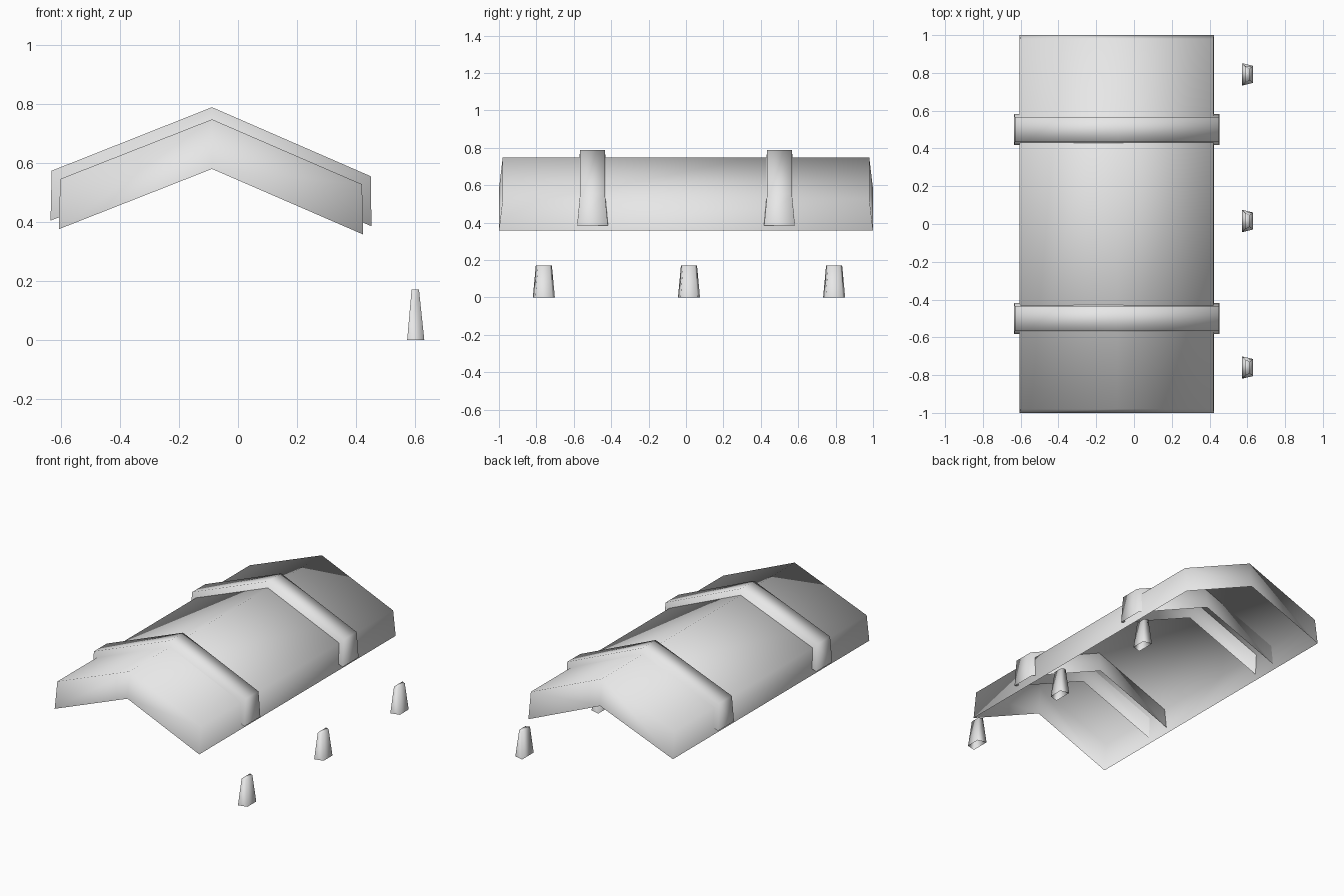
import bpy
import bmesh

cube = bpy.data.objects.get("Cube")
if cube:
    bpy.data.objects.remove(cube, do_unlink=True)

grey = bpy.data.materials.new("plain_grey")
grey.use_nodes = True
grey.diffuse_color = (0.8, 0.8, 0.8, 1)
grey.node_tree.nodes["Principled BSDF"].inputs["Base Color"].default_value = (0.8, 0.8, 0.8, 1)


def finish(name, bm, y):
    """Turn a bmesh into a smooth grey object placed along y."""
    bmesh.ops.recalc_face_normals(bm, faces=bm.faces[:])
    for face in bm.faces:
        face.smooth = True
    mesh = bpy.data.meshes.new(name)
    bm.to_mesh(mesh)
    bm.free()
    mesh.materials.append(grey)
    obj = bpy.data.objects.new(name, mesh)
    obj.location.y = y
    bpy.context.collection.objects.link(obj)
    return obj


def gable_shell(name, y, top, bottom, top_half, bottom_half):
    """Bent shell, open underneath, with end walls that lean outward."""
    bm = bmesh.new()
    ends = []
    for side in (-1, 1):
        upper = [bm.verts.new((x, side * top_half, z)) for x, z in top]
        lower = [bm.verts.new((x, side * bottom_half, z)) for x, z in bottom]
        ends.append((upper, lower))
        for i in range(2):
            bm.faces.new((lower[i], lower[i + 1], upper[i + 1], upper[i]))
    (front_up, front_low), (back_up, back_low) = ends
    # Two roof slopes
    for i in range(2):
        bm.faces.new((front_up[i], front_up[i + 1], back_up[i + 1], back_up[i]))
    # Two eaves
    for i in (0, 2):
        bm.faces.new((front_low[i], front_up[i], back_up[i], back_low[i]))
    return finish(name, bm, y)


def peg(name, y):
    """Tapered peg with a trapezoid section, open underneath."""
    bm = bmesh.new()
    rings = []
    for z, x0, x1, wide, narrow in ((0, 0.573, 0.631, 0.059, 0.045),
                                    (0.17, 0.588, 0.613, 0.043, 0.031)):
        outline = ((x0, -wide), (x1, -narrow), (x1, narrow), (x0, wide))
        rings.append([bm.verts.new((px, py, z)) for px, py in outline])
    low, high = rings
    for i in range(4):
        j = (i + 1) % 4
        bm.faces.new((low[i], low[j], high[j], high[i]))
    bm.faces.new(high)
    return finish(name, bm, y)


# Main roof
gable_shell("roof", 0,
            [(-0.602, 0.545), (-0.088, 0.747), (0.42, 0.527)],
            [(-0.607, 0.375), (-0.088, 0.579), (0.424, 0.357)],
            0.98, 1.0)

# Raised bands across the roof
for label, y in (("front_band", -0.5), ("back_band", 0.5)):
    gable_shell(label, y,
                [(-0.631, 0.573), (-0.088, 0.788), (0.45, 0.554)],
                [(-0.635, 0.404), (-0.088, 0.618), (0.452, 0.385)],
                0.066, 0.082)

# Row of pegs beside the roof
for label, y in (("front_peg", -0.76), ("middle_peg", 0.016), ("back_peg", 0.792)):
    peg(label, y)
